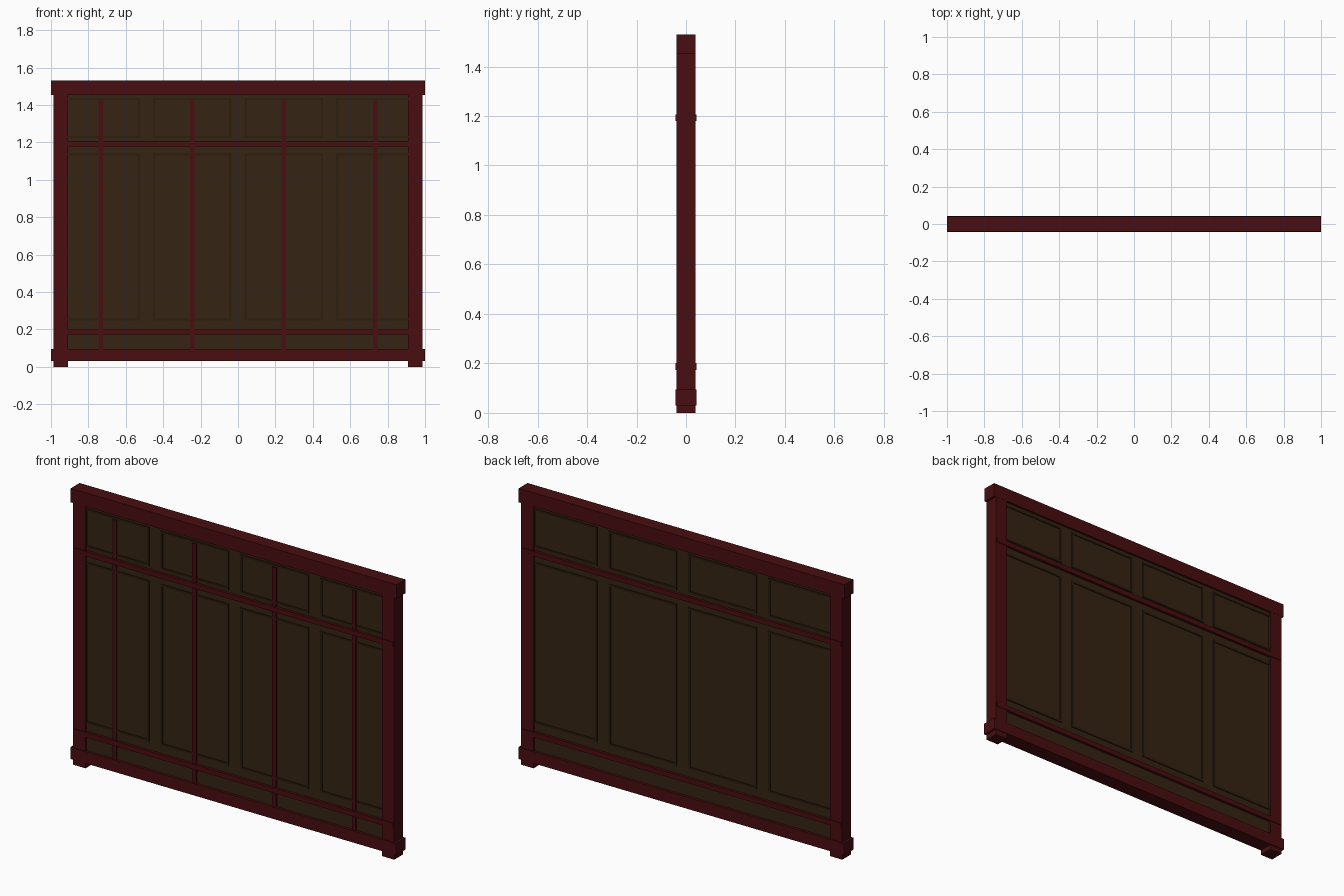
import bpy
import bmesh
from mathutils import Matrix, Vector

cube = bpy.data.objects.get("Cube")
if cube:
    bpy.data.objects.remove(cube, do_unlink=True)


def make_material(name, rgb):
    mat = bpy.data.materials.new(name)
    mat.use_nodes = True
    color = (*rgb, 1.0)
    mat.diffuse_color = color
    mat.node_tree.nodes["Principled BSDF"].inputs["Base Color"].default_value = color
    return mat


red = make_material("dark red lacquer", (0.065, 0.004, 0.005))
brown = make_material("dark brown wood", (0.036, 0.017, 0.006))
trim = make_material("shadow brown trim", (0.024, 0.013, 0.005))


def add_boxes(name, boxes, mat):
    """One object from boxes given as ((x0, x1), (y0, y1), (z0, z1))."""
    bm = bmesh.new()
    for spans in boxes:
        center = Vector([(a + b) / 2 for a, b in spans])
        size = Vector([b - a for a, b in spans])
        matrix = Matrix.Translation(center) @ Matrix.Diagonal((*size, 1))
        bmesh.ops.create_cube(bm, size=1, matrix=matrix)
    mesh = bpy.data.meshes.new(name)
    bm.to_mesh(mesh)
    bm.free()
    mesh.materials.append(mat)
    obj = bpy.data.objects.new(name, mesh)
    bpy.context.collection.objects.link(obj)
    return obj


WALL = 0.027     # half thickness of the infill
FRAME = 0.038    # half thickness of posts and top beam
RAIL = 0.042     # half thickness of rails and sill
BAYS = (-0.735, -0.245, 0.245, 0.735)

# Timber frame
for side, x in (("right", -0.948), ("left", 0.948)):
    add_boxes(side + "_post", [((x - 0.038, x + 0.038), (-FRAME, FRAME), (0, 1.47))], red)
add_boxes("top_beam", [((-1, 1), (-FRAME - 0.001, FRAME + 0.001), (1.453, 1.53))], red)
add_boxes("bottom_beam", [((-1, 1), (-RAIL, RAIL), (0.03, 0.095))], red)
for name, z in (("lower_rail", 0.188), ("upper_rail", 1.193)):
    add_boxes(name, [((-0.98, 0.98), (-RAIL, RAIL), (z - 0.014, z + 0.014))], red)

# Infill wall
add_boxes("wall_panel", [((-0.93, 0.93), (-WALL, WALL), (0.07, 1.47))], brown)

# Front battens, one in the middle of each bay
add_boxes("front_battens",
          [((x - 0.012, x + 0.012), (-0.035, -0.02), (0.08, 1.425)) for x in BAYS], red)


def border(x0, x1, z0, z1, y, w=0.012):
    """Four strips around a rectangle."""
    return [((x0, x0 + w), y, (z0, z1)), ((x1 - w, x1), y, (z0, z1)),
            ((x0 + w, x1 - w), y, (z0, z0 + w)), ((x0 + w, x1 - w), y, (z1 - w, z1))]


# Panel mouldings on both faces, outer bays run behind the posts
for side, sign in (("front", -1), ("back", 1)):
    y = tuple(sorted((sign * 0.02, sign * 0.032)))
    for row, z0, z1 in (("lower", 0.247, 1.142), ("upper", 1.222, 1.438)):
        strips = []
        for x in BAYS:
            strips += border(max(x - 0.21, -0.92), min(x + 0.21, 0.92), z0, z1, y)
        add_boxes(f"{side}_{row}_mouldings", strips, trim)
